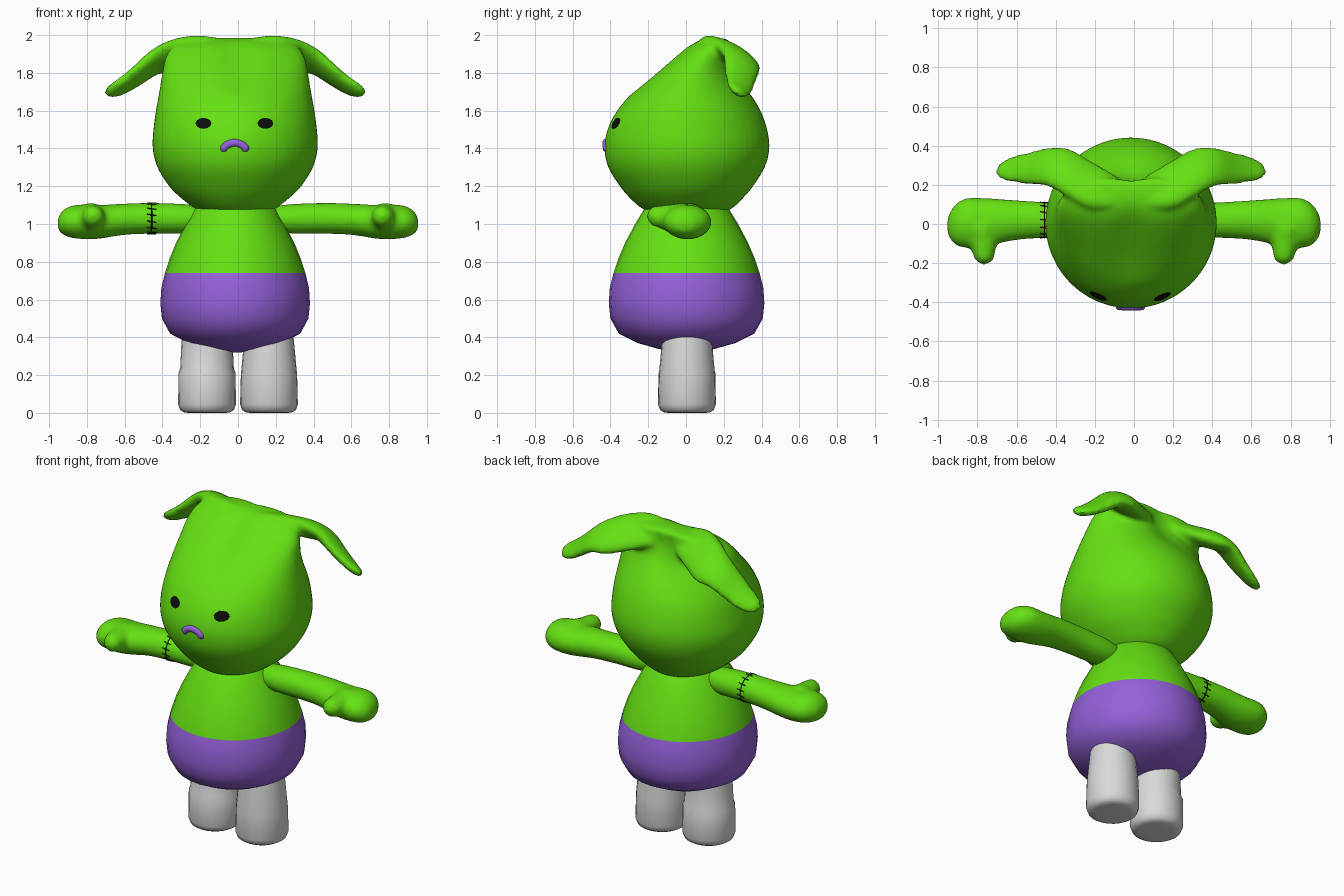
import bpy, bmesh, math
from mathutils import Vector

if "Cube" in bpy.data.objects:
    bpy.data.objects.remove(bpy.data.objects["Cube"])

CX = -0.015  # centre line of head and body


def material(name, rgb):
    m = bpy.data.materials.new(name)
    m.diffuse_color = (*rgb, 1)
    m.use_nodes = True
    m.node_tree.nodes["Principled BSDF"].inputs["Base Color"].default_value = m.diffuse_color
    return m


GREEN = material("lime green", (0.13, 0.75, 0.006))
PURPLE = material("purple", (0.30, 0.12, 0.70))
GREY = material("light grey", (0.70, 0.70, 0.70))
BLACK = material("black", (0.004, 0.004, 0.004))


def spline(rows, n=4):
    """Catmull-Rom interpolation of tuples."""
    out = []
    for i in range(len(rows) - 1):
        p = [rows[max(0, min(len(rows) - 1, i + k))] for k in (-1, 0, 1, 2)]
        for j in range(n):
            t = j / n
            out.append(tuple(0.5 * (2 * b + (c - a) * t + (2 * a - 5 * b + 4 * c - d) * t * t
                                    + (3 * b - a - 3 * c + d) * t ** 3) for a, b, c, d in zip(*p)))
    out.append(tuple(rows[-1]))
    return out


def ring(centre, u, v, n):
    """Ellipse of n points with half-axes u and v."""
    return [Vector(centre) + Vector(u) * math.cos(a) + Vector(v) * math.sin(a)
            for a in (2 * math.pi * i / n for i in range(n))]


def skin(name, shells, mats, blend=False):
    """Skin closed shells over lists of rings; optionally melt them into one surface."""
    bm = bmesh.new()
    for rings in shells:
        vs = [[bm.verts.new(p) for p in r] for r in rings]
        n = len(vs[0])
        for a, b in zip(vs, vs[1:]):
            for i in range(n):
                bm.faces.new((a[i], a[(i + 1) % n], b[(i + 1) % n], b[i]))
        bm.faces.new(vs[0])
        bm.faces.new(vs[-1])
    bmesh.ops.recalc_face_normals(bm, faces=bm.faces)
    me = bpy.data.meshes.new(name)
    bm.to_mesh(me)
    bm.free()
    ob = bpy.data.objects.new(name, me)
    bpy.context.collection.objects.link(ob)
    if blend:
        rm = ob.modifiers.new("melt", 'REMESH')
        rm.mode = 'VOXEL'
        rm.voxel_size = 0.016
        sm = ob.modifiers.new("soften", 'SMOOTH')
        sm.factor = 0.5
        sm.iterations = 5
        bpy.context.view_layer.update()
        me = bpy.data.meshes.new_from_object(ob.evaluated_get(bpy.context.evaluated_depsgraph_get()))
        ob.modifiers.clear()
        ob.data = me
    me.materials.clear()
    for m in mats:
        me.materials.append(m)
    for p in me.polygons:
        p.use_smooth = True
        p.material_index = 0
    me.set_sharp_from_angle(angle=math.radians(45))
    bpy.context.view_layer.update()
    return ob


def tube(points, radii, n=8):
    """Rings along a path."""
    pts = [Vector(p) for p in points]
    out = []
    for i, p in enumerate(pts):
        t = (pts[min(i + 1, len(pts) - 1)] - pts[max(i - 1, 0)]).normalized()
        u = t.cross(Vector((0, 1, 0)) if abs(t.y) < 0.8 else Vector((1, 0, 0))).normalized()
        out.append(ring(p, u * radii[i], t.cross(u) * radii[i], n))
    return out


# --- head: a sack pinched towards a ridge (z, front y, back y, half width)
HEAD = [(1.02, -.02, .02, .02), (1.04, -.13, .14, .13), (1.08, -.23, .24, .21),
        (1.14, -.30, .305, .29), (1.2, -.35, .355, .35), (1.3, -.412, .417, .412),
        (1.4, -.432, .442, .437), (1.5, -.416, .43, .433), (1.6, -.365, .395, .42),
        (1.7, -.28, .335, .402), (1.8, -.168, .275, .386), (1.88, -.075, .252, .37),
        (1.94, 0, .25, .33), (1.975, .07, .24, .25), (1.985, .13, .18, .1)]
head_rings = []
for z, yf, yb, rx in spline(HEAD):
    mid = (yf + yb) / 2
    r = ring((CX, mid, z), (rx, 0, 0), (0, (yb - yf) / 2, 0), 48)
    pinch = max(0, min(1, (z - 1.68) / 0.25))  # shallow centre crease near the ridge
    for p in r:
        p.y += (mid - p.y) * 0.25 * pinch * math.exp(-((p.x - CX) / 0.09) ** 2)
    head_rings.append(r)

# --- drooping ears (x, y, z, half width, half thickness)
EAR = [(.08, .17, 1.925, .08, .045), (.2, .2, 1.915, .12, .06), (.32, .26, 1.89, .125, .065),
       (.42, .29, 1.86, .1, .05), (.52, .285, 1.785, .083, .04), (.6, .28, 1.73, .068, .034),
       (.66, .272, 1.702, .045, .028), (.69, .27, 1.692, .015, .012)]


def ear(s):
    rows = spline(EAR)
    out = []
    for i, (x, y, z, w, t) in enumerate(rows):
        a, b = rows[max(i - 1, 0)], rows[min(i + 1, len(rows) - 1)]
        nrm = Vector((-(b[2] - a[2]) * s, 0, b[0] - a[0])).normalized()
        out.append(ring((CX + s * x, y, z), (0, w, -0.5 * w), nrm * t, 20))
    return out


head = skin("head_with_ears", [head_rings, ear(1), ear(-1)], [GREEN], blend=True)


def face_y(x, z):
    hit, loc, _, _ = head.ray_cast(Vector((x, -2, z)), Vector((0, 1, 0)))
    return loc.y if hit else -0.4


# --- eyes: thin plates following the face
def plate(cx, cz, rx, rz):
    flat = ring((cx, 0, cz), (rx, 0, 0), (0, 0, rz), 12)
    rows = []
    for k, off in ((0.05, -.004), (0.55, -.004), (1, -.004), (1, .004), (0.05, .004)):
        pts = [Vector((cx + (p.x - cx) * k, 0, cz + (p.z - cz) * k)) for p in flat]
        rows.append([Vector((p.x, face_y(p.x, p.z) + off, p.z)) for p in pts])
    return rows


for side, x in (("right", -.183), ("left", .145)):
    skin(side + "_eye", [plate(x, 1.533, .042, .029)], [BLACK])

# --- mouth: small downturned arch
arch = spline([(-.078, 1.397), (-.058, 1.418), (-.018, 1.43), (.022, 1.418), (.042, 1.397)], 3)
arch = [(-.087, 1.388)] + arch + [(.051, 1.388)]
skin("mouth", [tube([(x, face_y(x, z) + .008, z) for x, z in arch],
                    [.01] + [.022] * (len(arch) - 2) + [.01], 10)], [PURPLE])

# --- body: pear shape with painted shorts (z, radius)
BODY = [(.32, .03), (.338, .14), (.37, .25), (.42, .345), (.5, .388), (.58, .396), (.66, .391),
        (.74, .372), (.82, .346), (.9, .313), (1.0, .262), (1.08, .215), (1.12, .18)]
body = skin("body", [[ring((CX, 0.003, z), (r, 0, 0), (0, r * 1.04, 0), 28) for z, r in BODY]],
            [GREEN, PURPLE])
for p in body.data.polygons:
    p.material_index = 1 if p.center.z < 0.74 else 0

# --- legs; the right one has a step at mid height
FOOT = [(0, .10), (.003, .122), (.015, .142), (.045, .153)]
UPPER = {"left": [(.2, .149), (.36, .134), (.42, .128)],
         "right": [(.21, .151), (.235, .142), (.36, .136), (.42, .13)]}
for side, s in (("left", 1), ("right", -1)):
    skin(side + "_leg", [[ring((s * .164, .005, z), (r, 0, 0), (0, r, 0), 24)
                          for z, r in FOOT + UPPER[side]]], [GREY])

# --- arms with mitten thumbs (x, y, z, half depth, half height)
ARM = [(.1, .02, 1.03, .05, .045), (.25, .02, 1.027, .085, .076), (.45, .02, 1.03, .092, .082),
       (.6, .02, 1.025, .102, .083), (.75, .01, 1.01, .122, .09), (.85, .005, 1.012, .128, .09),
       (.91, -.003, 1.01, .105, .075), (.945, -.008, 1.005, .06, .045), (.955, -.01, 1.0, .02, .015)]
THUMB = [(.78, -.02, 1.025, .09), (.772, -.08, 1.03, .075), (.767, -.14, 1.04, .06),
         (.765, -.18, 1.042, .05), (.765, -.2, 1.042, .03), (.765, -.208, 1.042, .01)]
arms = {}
for side, s in (("left", 1), ("right", -1)):
    sleeve = [ring((s * x, y, z), (0, a, 0), (0, 0, b), 28) for x, y, z, a, b in spline(ARM)]
    thumb = tube([(s * x, y, z) for x, y, z, r in THUMB], [t[3] for t in THUMB], 20)
    arms[side] = skin(side + "_arm", [sleeve, thumb], [GREEN], blend=True)


# --- stitched seam around the right arm
def on_arm(x, a):
    p = Vector((x, .02 + .1 * math.cos(a), 1.03 + .09 * math.sin(a)))
    ok, loc, nrm, _ = arms["right"].closest_point_on_mesh(p)
    return Vector((x, loc.y, loc.z)) + nrm * 0.001


seam = [on_arm(-.457, 2 * math.pi * i / 40) for i in range(41)]
shells = [tube(seam, [.003] * 41, 6)]
for i in range(14):
    a = 2 * math.pi * (i + 0.5) / 14
    shells.append(tube([on_arm(-.457 + d, a + d * 2) for d in (-.024, 0, .024)], [.003] * 3, 6))
skin("arm_stitches", shells, [BLACK])
